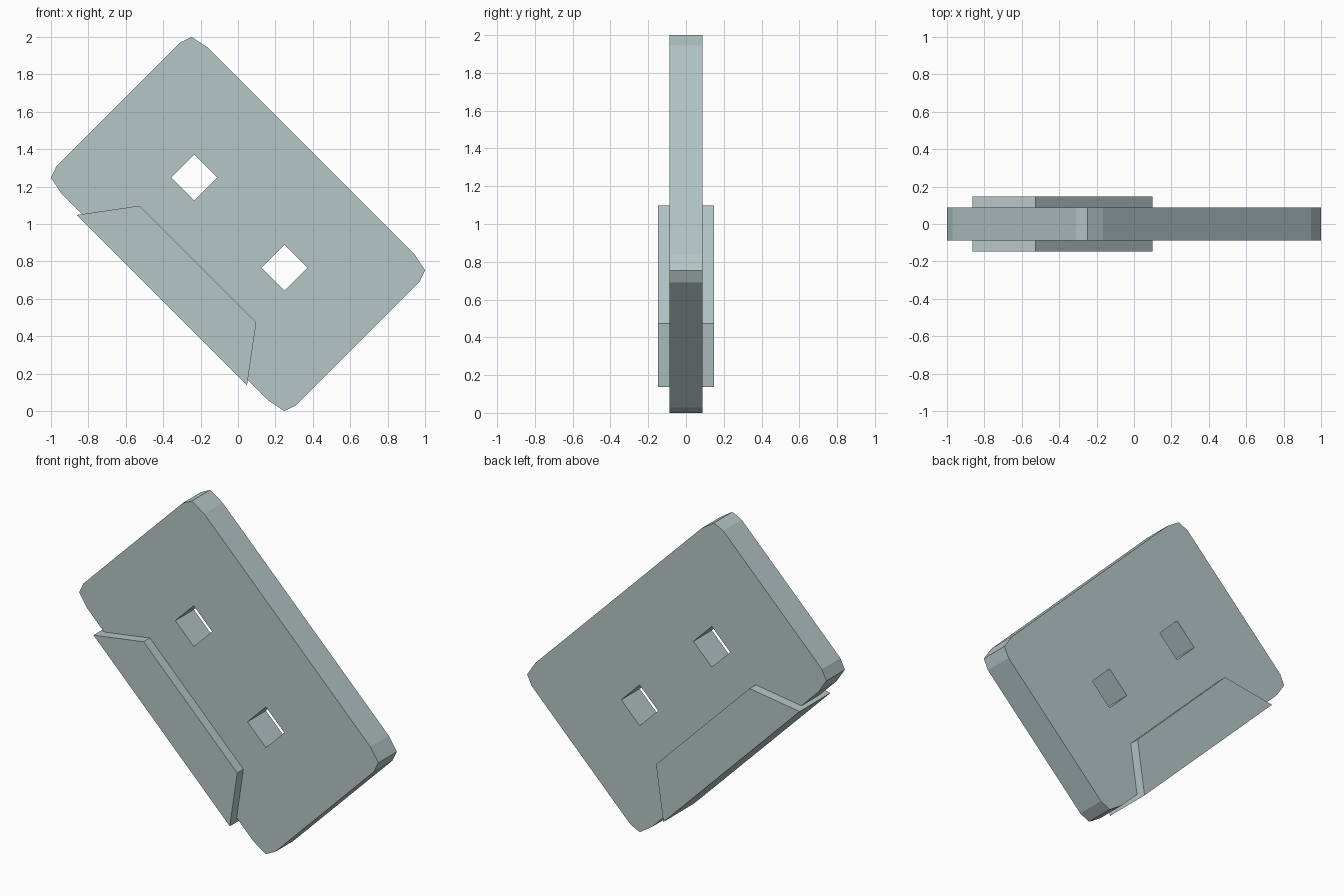
import bpy, bmesh, math
from mathutils import Matrix

if "Cube" in bpy.data.objects:
    bpy.data.objects.remove(bpy.data.objects["Cube"])

# Local frame: x along the long side, z along the short side, tilted by 45 degrees
TILT = Matrix.Translation((0, 0, 1)) @ Matrix.Rotation(math.radians(45), 4, 'Y')

mat = bpy.data.materials.new("pale grey green")
mat.diffuse_color = (0.46, 0.565, 0.56, 1)
mat.use_nodes = True
mat.node_tree.nodes["Principled BSDF"].inputs["Base Color"].default_value = mat.diffuse_color


def slab(name, outline, half_depth):
    """Extrude an x-z outline symmetrically along y, then tilt it."""
    bm = bmesh.new()
    face = bm.faces.new([bm.verts.new((x, -half_depth, z)) for x, z in outline])
    new = bmesh.ops.extrude_face_region(bm, geom=[face])["geom"]
    bmesh.ops.translate(bm, vec=(0, 2 * half_depth, 0),
                        verts=[v for v in new if isinstance(v, bmesh.types.BMVert)])
    bmesh.ops.recalc_face_normals(bm, faces=bm.faces)
    bm.transform(TILT)
    mesh = bpy.data.meshes.new(name)
    bm.to_mesh(mesh)
    bm.free()
    mesh.materials.append(mat)
    obj = bpy.data.objects.new(name, mesh)
    bpy.context.collection.objects.link(obj)
    return obj


# Cassette body: one faceted corner mirrored to all four
corner = [(0.785, 0.552), (0.882, 0.532), (0.905, 0.467)]
right = corner + [(x, -z) for x, z in reversed(corner)]
outline = right + [(-x, -z) for x, z in right]
body = slab("cassette_body", outline, 0.088)

# Square spindle holes
h = 0.087
for side in (-1, 1):
    cx, cz = side * 0.341, 0.01
    cutter = slab("spindle_hole_cutter",
                  [(cx - h, cz - h), (cx + h, cz - h), (cx + h, cz + h), (cx - h, cz + h)], 0.2)
    cutter.hide_render = True
    cutter.hide_viewport = True
    cutter.display_type = 'WIRE'
    cut = body.modifiers.new("spindle_hole", 'BOOLEAN')
    cut.operation = 'DIFFERENCE'
    cut.solver = 'EXACT'
    cut.object = cutter

# Thicker trapezoid along the tape opening
slab("tape_head_block",
     [(-0.644, -0.576), (0.644, -0.576), (0.442, -0.304), (-0.442, -0.304)], 0.147)
